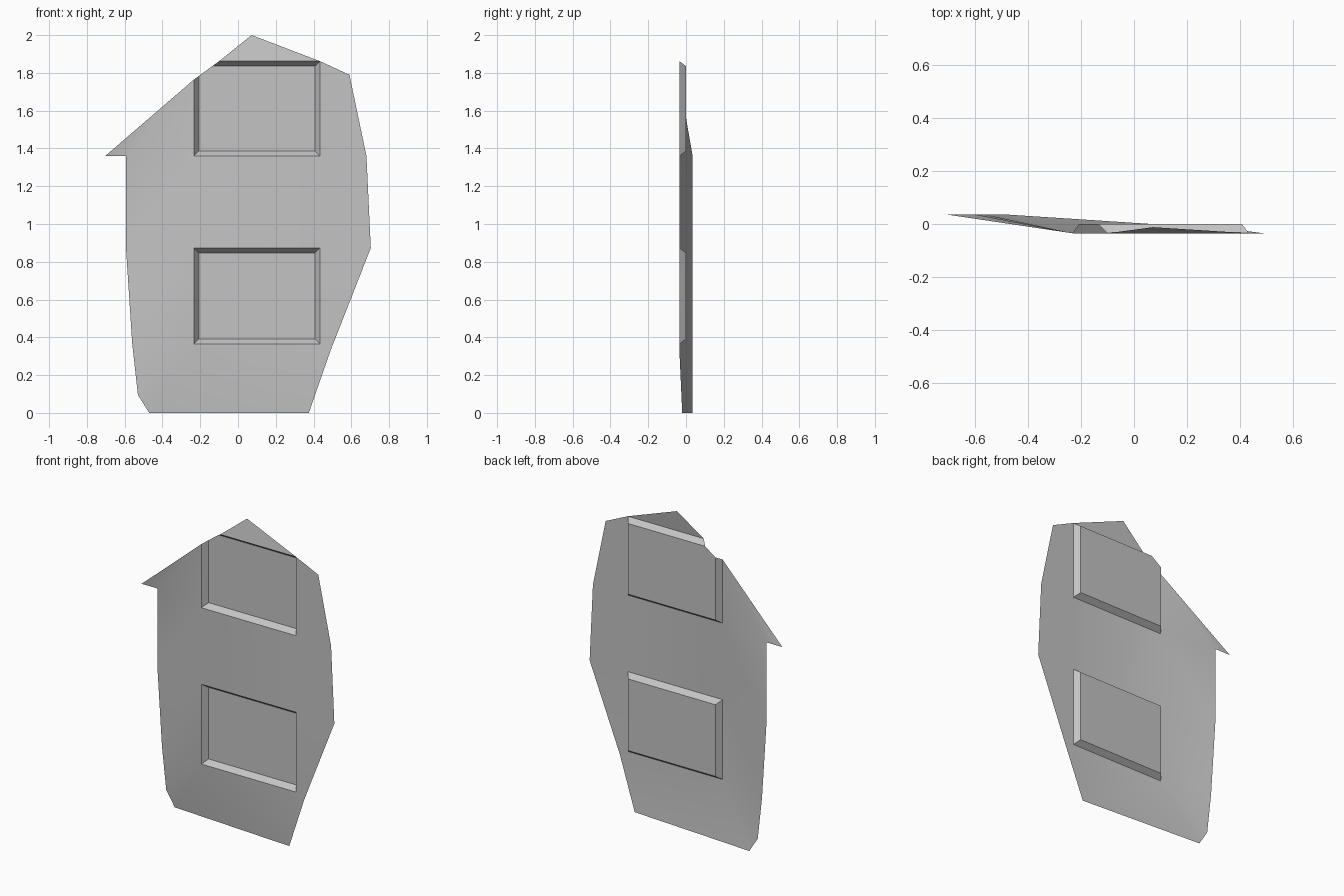
import bpy
import bmesh
from mathutils import Vector

cube = bpy.data.objects.get("Cube")
if cube:
    bpy.data.objects.remove(cube, do_unlink=True)

# One plain grey for the whole sheet
grey = bpy.data.materials.new("plain_grey")
grey.use_nodes = True
colour = (0.55, 0.55, 0.55, 1)
grey.diffuse_color = colour
grey.node_tree.nodes["Principled BSDF"].inputs["Base Color"].default_value = colour

FRONT, BACK = -0.035, 0.035
PANE_L, PANE_R = -0.233, 0.434
bm = bmesh.new()


def point(x, z, y=FRONT):
    return bm.verts.new((x, y, z))


def face(*verts):
    return bm.faces.new(verts)


# Rows across the sheet: left edge, window left, window right, right edge
rows = []
for z, left, right, right_z in [(0.365, -0.56, 0.49, 0.33),
                                (0.873, -0.593, 0.703, 0.873),
                                (1.36, -0.593, 0.68, 1.36)]:
    rows.append((point(left, z, BACK), point(PANE_L, z),
                 point(PANE_R, z), point(right, right_z)))

# Main wall cells between the rows
cells = []
for low, high in zip(rows, rows[1:]):
    for i in range(3):
        cells.append(face(low[i], low[i + 1], high[i + 1], high[i]))
lower_window = cells[1]

# Tapering bottom, swept back to the left
l, wl, wr, r = rows[0]
corner = point(-0.53, 0.095, BACK)
foot_l, foot_r = point(-0.47, 0, BACK), point(0.375, 0, -0.02)
face(l, corner, wl)
face(corner, foot_l, wl)
face(wl, foot_l, foot_r)
face(wl, foot_r, r, wr)

# Eave on the left and shoulder on the right
l, wl, wr, r = rows[2]
eave = point(-0.703, 1.36, BACK)
roof_edge = point(PANE_L, 1.765)
face(eave, l, roof_edge)
face(l, wl, roof_edge)
top_r = point(PANE_R, 1.862)
face(wr, r, point(0.59, 1.79), top_r)

# Leaning peak
top_l = point(-0.10, 1.862)
face(top_l, top_r, point(0.072, 2, -0.012))

# Upper window as a full rectangle, trimmed later by the roof line
upper_window = face(point(PANE_L, 1.36), point(PANE_R, 1.36),
                    point(PANE_R, 1.862), point(PANE_L, 1.862))

# Recess both windows with bevelled sides
bm.normal_update()
recessed = set()
for window in (lower_window, upper_window):
    rim = bmesh.ops.inset_individual(bm, faces=[window], thickness=0.026,
                                     depth=-0.035, use_even_offset=True)["faces"]
    recessed = {window, *rim}

# Trim the upper window along the roof line
geom = set(recessed)
for f in recessed:
    geom.update(f.verts)
    geom.update(f.edges)
along = top_l.co - roof_edge.co
bmesh.ops.bisect_plane(bm, geom=list(geom), dist=1e-5, plane_co=roof_edge.co,
                       plane_no=Vector((-along.z, 0, along.x)), clear_outer=True)
bmesh.ops.remove_doubles(bm, verts=bm.verts[:], dist=0.002)

mesh = bpy.data.meshes.new("wall_panel")
bm.to_mesh(mesh)
bm.free()
mesh.materials.append(grey)
panel = bpy.data.objects.new("wall_panel", mesh)
bpy.context.collection.objects.link(panel)

# Soft shading on the curved sheet, crisp window bevels
bpy.ops.object.select_all(action="DESELECT")
panel.select_set(True)
bpy.context.view_layer.objects.active = panel
bpy.ops.object.shade_smooth_by_angle()
